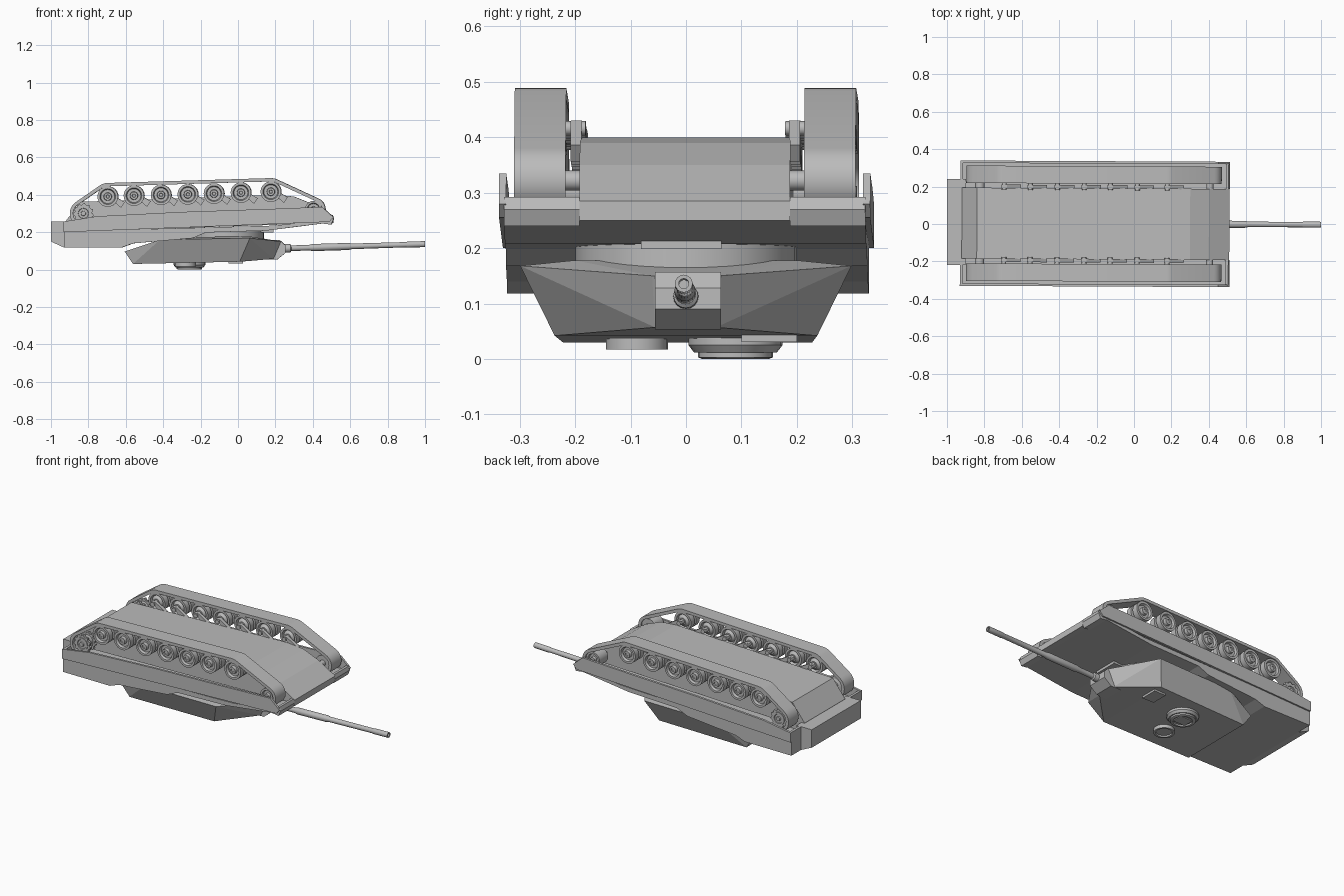
import bpy, bmesh, math
from mathutils import Matrix, Vector

if "Cube" in bpy.data.objects:
    bpy.data.objects.remove(bpy.data.objects["Cube"])

grey = bpy.data.materials.new("plain_grey")
grey.diffuse_color = (0.5, 0.5, 0.5, 1)
grey.use_nodes = True
grey.node_tree.nodes["Principled BSDF"].inputs["Base Color"].default_value = grey.diffuse_color
YAW = Matrix.Rotation(-0.005, 4, 'Z')


def finish(name, bm, smooth=False):
    """Turn a bmesh into a named object."""
    bmesh.ops.remove_doubles(bm, verts=bm.verts, dist=1e-5)
    bmesh.ops.recalc_face_normals(bm, faces=bm.faces)
    bm.transform(YAW)
    me = bpy.data.meshes.new(name)
    bm.to_mesh(me)
    bm.free()
    me.materials.append(grey)
    ob = bpy.data.objects.new(name, me)
    bpy.context.collection.objects.link(ob)
    if smooth:
        bpy.ops.object.select_all(action='DESELECT')
        ob.select_set(True)
        bpy.context.view_layer.objects.active = ob
        bpy.ops.object.shade_smooth_by_angle(angle=math.radians(35))
    return ob


def prism(name, pts, y0, y1):
    """Extrude an x-z outline between two y values."""
    bm = bmesh.new()
    a = [bm.verts.new((x, y0, z)) for x, z in pts]
    b = [bm.verts.new((x, y1, z)) for x, z in pts]
    bm.faces.new(a)
    bm.faces.new(b)
    for i in range(len(pts)):
        j = (i + 1) % len(pts)
        bm.faces.new((a[i], a[j], b[j], b[i]))
    return finish(name, bm)


def lathe(name, prof, base, axis, n=24):
    """Spin (radius, distance) points about an axis through base."""
    bm = bmesh.new()
    rot = Vector((0, 0, 1)).rotation_difference(Vector(axis)).to_matrix()
    rings = []
    for r, d in prof:
        rings.append([bm.verts.new(Vector(base) + rot @ Vector(
            (r * math.cos(k * math.tau / n), r * math.sin(k * math.tau / n), d)))
            for k in range(n)])
    for p, q in zip(rings, rings[1:]):
        for k in range(n):
            m = (k + 1) % n
            bm.faces.new((p[k], p[m], q[m], q[k]))
    for ring, (r, d) in ((rings[0], prof[0]), (rings[-1], prof[-1])):
        bm.faces.new(ring)
    return finish(name, bm, True)


def solid(name, pts):
    """Convex solid around points."""
    bm = bmesh.new()
    for p in pts:
        bm.verts.new(p)
    res = bmesh.ops.convex_hull(bm, input=bm.verts)
    junk = set(res["geom_interior"]) | set(res["geom_unused"])
    bmesh.ops.delete(bm, geom=[v for v in junk if isinstance(v, bmesh.types.BMVert)], context='VERTS')
    bmesh.ops.dissolve_limit(bm, angle_limit=0.03, verts=bm.verts, edges=bm.edges)
    return finish(name, bm)


def box(name, x0, x1, y0, y1, z0, z1):
    return prism(name, [(x0, z0), (x1, z0), (x1, z1), (x0, z1)], y0, y1)


def belt(circles, extra):
    """Outline wrapped around circles grown by extra."""
    pts = sorted((cx + (r + extra) * math.cos(t * math.tau / 32),
                  cz + (r + extra) * math.sin(t * math.tau / 32))
                 for cx, cz, r in circles for t in range(32))

    def half(seq):
        out = []
        for p in seq:
            while len(out) > 1 and ((out[-1][0] - out[-2][0]) * (p[1] - out[-2][1])
                                    - (out[-1][1] - out[-2][1]) * (p[0] - out[-2][0])) <= 1e-9:
                out.pop()
            out.append(p)
        return out[:-1]
    return half(pts) + half(pts[::-1])


# Hull: narrow belly tub, wide upper body, rear box
prism("belly_tub", [(-.93, .2), (-.92, .26), (-.84, .362), (.2, .4), (.3, .39),
                    (.4, .35), (.51, .285), (.51, .25)], -.19, .19)
prism("upper_hull", [(-.93, .118), (-.62, .118), (-.56, .14), (-.24, .168), (-.17, .198),
                     (.15, .208), (.5, .252), (.51, .27), (.49, .27), (.2, .235),
                     (-.91, .205), (-.93, .205)], -.326, .326)
prism("rear_box", [(-1, .15), (-.93, .118), (-.9, .118), (-.9, .257), (-1, .257)], -.225, .235)
box("driver_hatch", .12, .19, -.08, .065, .198, .23)

# Running gear, both sides
road = [(-.695, .39), (-.555, .395), (-.41, .399), (-.267, .402),
        (-.127, .406), (.017, .411), (.177, .416)]
sprocket, idler = (-.825, .3, .055), (.405, .322, .045)
circles = [sprocket, road[0] + (.055,), road[-1] + (.055,), idler]

for s, side in ((-1, "near"), (1, "far")):
    prism(f"{side}_skirt", [(-.93, .2), (.49, .255), (.512, .28), (.45, .335), (.2, .325),
                            (-.3, .308), (-.75, .285), (-.93, .257)], s * .322, s * .335)
    box(f"{side}_rear_wall", -.93, -.915, s * .19, s * .326, .19, .257)
    prism(f"{side}_front_fender", [(.46, .245), (.5, .24), (.512, .27), (.505, .292),
                                   (.49, .292), (.495, .27)], s * .19, s * .326)
    # Track band
    bm = bmesh.new()
    outer, inner = belt(circles, .018), belt(circles, 0)
    n = min(len(outer), len(inner))
    loops = [[bm.verts.new((x, s * y, z)) for x, z in path[:n]]
             for path, y in ((outer, .215), (outer, .308), (inner, .308), (inner, .215))]
    for p, q in zip(loops, loops[1:] + loops[:1]):
        for k in range(n):
            m = (k + 1) % n
            bm.faces.new((p[k], p[m], q[m], q[k]))
    finish(f"{side}_track", bm, True)
    # Paired road wheels with dished faces, hubs and swing arms
    for i, (x, z) in enumerate(road):
        lathe(f"{side}_road_wheel_{i + 1}",
              [(.02, .218), (.036, .232), (.042, .22), (.055, .22), (.055, .254), (.03, .256),
               (.03, .266), (.055, .268), (.055, .302), (.042, .302), (.037, .288),
               (.022, .288), (.02, .306), (.01, .306), (.008, .301)],
              (x, 0, z), (0, s, 0))
        lathe(f"{side}_axle_{i + 1}", [(.013, .18), (.013, .235)], (x, 0, z), (0, s, 0), 12)
        prism(f"{side}_swing_arm_{i + 1}", [(x - .015, z + .014), (x + .015, z + .014),
                                            (x + .09, z - .03), (x + .07, z - .06)],
              s * .187, s * .207)
    # Toothed sprocket and plain idler
    for y in (.23, .28):
        x, z, r = sprocket
        teeth = [(x + (r - .008 * (k % 4 < 2)) * math.cos(k * math.tau / 44),
                  z + (r - .008 * (k % 4 < 2)) * math.sin(k * math.tau / 44)) for k in range(44)]
        prism(f"{side}_sprocket_ring", teeth, s * y, s * (y + .016))
    lathe(f"{side}_sprocket_hub", [(.025, .18), (.025, .225), (.038, .23), (.038, .3),
                                   (.028, .3), (.024, .292), (.014, .292), (.012, .304)],
          (x, 0, z), (0, s, 0))
    lathe(f"{side}_idler", [(.018, .18), (.018, .222), (.045, .222), (.045, .3), (.034, .3),
                            (.03, .288), (.016, .288), (.014, .304)],
          (idler[0], 0, idler[1]), (0, s, 0))

# Turret: faceted body on a ring
body = []
for s in (-1, 1):
    body += [(-.56, s * .225, .03), (.01, s * .237, .042), (.19, s * .055, .057),
             (-.605, s * .235, .096), (-.415, s * .29, .16), (.065, s * .299, .168),
             (.23, s * .06, .15), (.06, s * .2, .178), (-.35, s * .2, .172)]
solid("turret_body", body)
lathe("turret_ring", [(.2, .16), (.2, .225)], (-.06, 0, 0), (0, 0, 1), 32)

# Gun mantlet and barrel with a thicker middle sleeve
prism("gun_mantlet", [(.14, .053), (.21, .053), (.255, .09), (.255, .128), (.225, .157),
                      (.14, .157)], -.055, .064)
lathe("gun_barrel", [(.024, 0), (.022, .06), (.015, .065), (.015, .16), (.019, .18),
                     (.019, .37), (.015, .39), (.014, .68), (.016, .685), (.016, .78),
                     (.009, .78), (.009, .7)],
      (.22, .001, .112), (.78, 0, .024), 16)

# Roof fittings
lathe("commander_cupola", [(.085, .04), (.085, .025), (.075, .012), (.068, .012), (.068, .003),
                           (.06, 0), (.052, 0), (.05, .008)], (-.26, .088, 0), (0, 0, 1))
box("cupola_lid", -.3, -.22, .055, .121, .003, .012)
lathe("loader_hatch", [(.056, .05), (.056, .017), (.044, .017), (.042, .025)],
      (-.28, -.09, 0), (0, 0, 1))
box("gunner_sight", -.05, .025, .1, .2, .031, .06)
